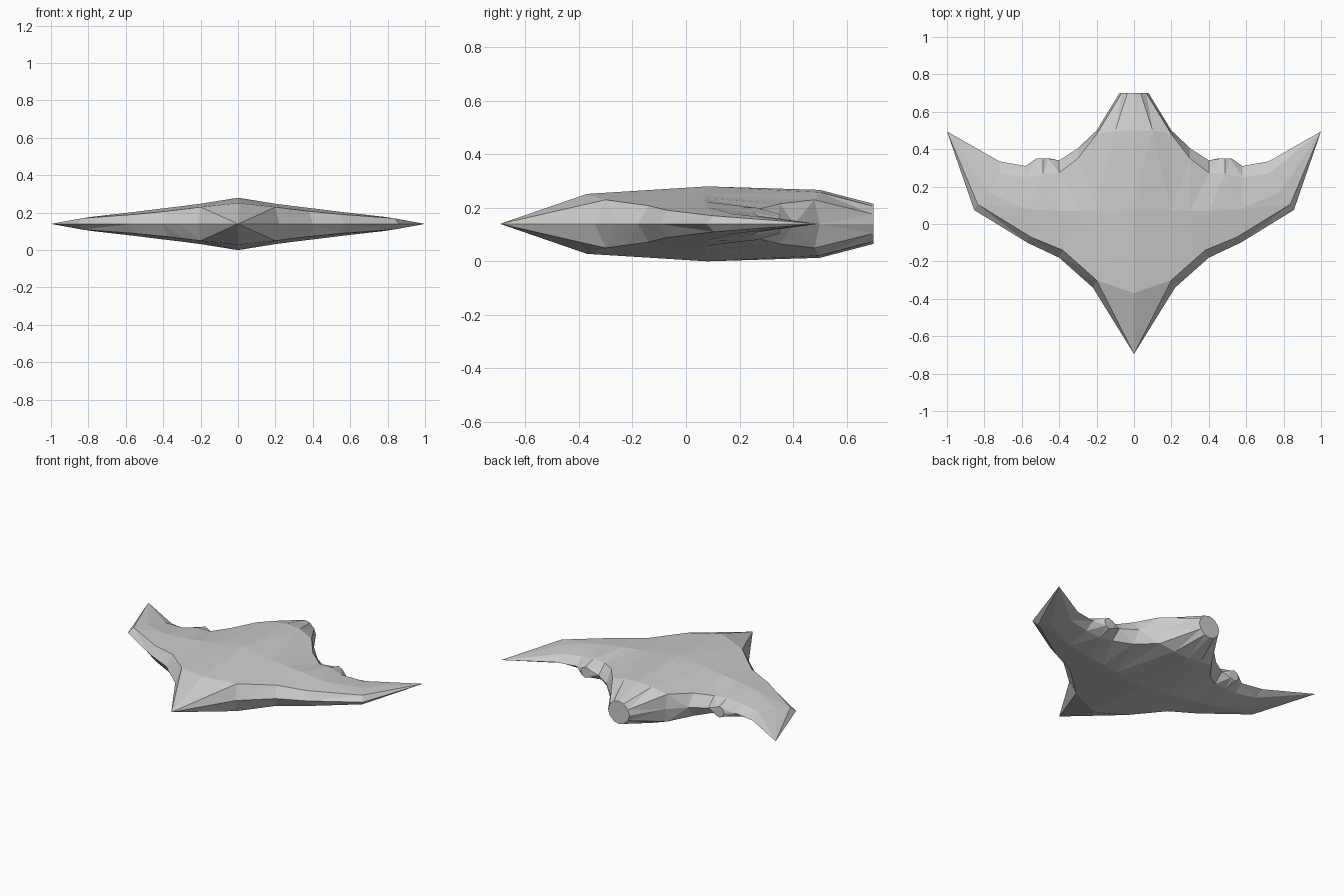
import bpy, bmesh

if "Cube" in bpy.data.objects:
    bpy.data.objects.remove(bpy.data.objects["Cube"])

MID = 0.14  # height of the symmetry plane

# Half-wing ribs, each: front edge, front crease, mid ridge, rear crease, rear edge
# (heights are above the symmetry plane)
ribs = [
    [(.22, -.34, 0), (.20, -.30, .090), (.20, .07, .108), (.20, .48, .090), (.20, .50, 0)],
    [(.31, -.26, 0), (.29, -.22, .079), (.30, .07, .095), (.30, .35, .075), (.30, .405, 0)],
    [(.40, -.18, 0), (.38, -.14, .068), (.40, .07, .083), (.40, .275, .056), (.40, .34, 0)],
    [(.57, -.10, 0), (.55, -.07, .051), (.57, .08, .062), (.58, .25, .042), (.58, .31, 0)],
    [(.855, .075, 0), (.835, .105, .030), (.78, .17, .038), (.72, .27, .030), (.72, .335, 0)],
]
tip = (1, .495, 0)
nose, c1, c2, c3 = (0, -.695, 0), (0, -.37, .112), (0, .08, .14), (0, .50, .127)
main_ring = [(0, .70, .075), (.035, .70, .066), (.066, .70, .036), (.078, .70, 0)]
side_ring = [(.45, .35, 0), (.46, .35, .025), (.487, .35, .036), (.512, .35, .025), (.522, .35, 0)]

faces = []
a, b = ribs[2], ribs[3]

# Wing panels between neighbouring ribs, leaving the rear of the engine bay open
for i, (p, q) in enumerate(zip(ribs, ribs[1:])):
    for k in range(4):
        if not (k == 3 and i == 2) and not (k == 2 and i == 2):
            faces.append([p[k], q[k], q[k + 1], p[k + 1]])
# Wing tip
for k in range(4):
    faces.append([ribs[-1][k], tip, ribs[-1][k + 1]])
# Nose and centre body
e, f, m, r, t = ribs[0]
shoulder = (.10, .50, .118)
faces += [[nose, e, f], [nose, f, c1], [c1, f, m, c2], [c2, m, shoulder, c3], [m, r, shoulder]]
# Main tail cone and its end cap
n = main_ring
faces += [[c3, shoulder, n[1], n[0]], [shoulder, r, n[2], n[1]], [r, t, n[3], n[2]],
          [(0, .70, 0)] + n]
# Side engine: wing surface leading to a tapered cone with an end cap
hump = (.487, .265, .060)
s = side_ring
faces += [[a[2], b[2], hump], [a[2], hump, a[3]], [b[2], b[3], hump],
          [a[4], a[3], s[1], s[0]], [a[3], hump, s[2], s[1]],
          [hump, b[3], s[3], s[2]], [b[3], b[4], s[4], s[3]], s]

# Reflect the quarter shell into four, weld and orient
bm = bmesh.new()
for sx in (1, -1):
    for sz in (1, -1):
        for face in faces:
            bm.faces.new([bm.verts.new((x * sx, y, MID + z * sz)) for x, y, z in face])
bmesh.ops.remove_doubles(bm, verts=bm.verts, dist=1e-4)
bmesh.ops.triangulate(bm, faces=[fc for fc in bm.faces if len(fc.verts) == 4])
bmesh.ops.recalc_face_normals(bm, faces=bm.faces)
mesh = bpy.data.meshes.new("winged_hull")
bm.to_mesh(mesh)
bm.free()
bpy.context.collection.objects.link(bpy.data.objects.new("winged_hull", mesh))
